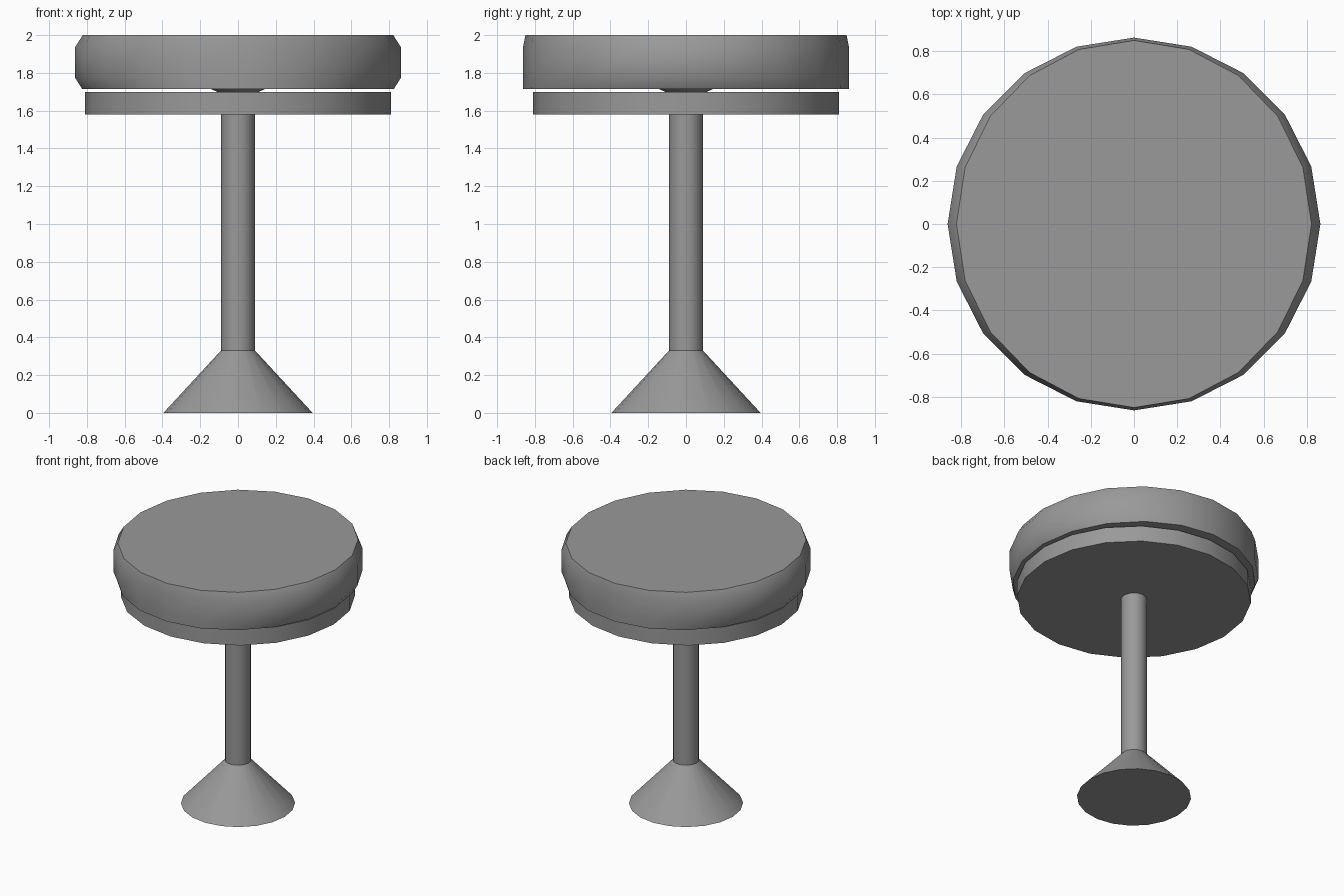
import bpy, bmesh, math

cube = bpy.data.objects.get("Cube")
if cube:
    bpy.data.objects.remove(cube, do_unlink=True)

SIDES = 20

grey = bpy.data.materials.new("mid_grey")
grey.use_nodes = True
COLOUR = (0.32, 0.32, 0.32, 1)
grey.diffuse_color = COLOUR
grey.node_tree.nodes["Principled BSDF"].inputs["Base Color"].default_value = COLOUR


def stack(name, rings, angle=35):
    """Capped round solid through rings of (x radius, y radius, height)."""
    bm = bmesh.new()
    loops = []
    for rx, ry, z in rings:
        turns = [2 * math.pi * i / SIDES for i in range(SIDES)]
        loops.append([bm.verts.new((rx * math.cos(a), ry * math.sin(a), z)) for a in turns])
    for low, high in zip(loops, loops[1:]):
        for i in range(SIDES):
            j = (i + 1) % SIDES
            bm.faces.new((low[i], low[j], high[j], high[i]))
    bm.faces.new(loops[0][::-1])
    bm.faces.new(loops[-1])
    mesh = bpy.data.meshes.new(name)
    bm.to_mesh(mesh)
    bm.free()
    mesh.materials.append(grey)
    obj = bpy.data.objects.new(name, mesh)
    bpy.context.collection.objects.link(obj)
    bpy.ops.object.select_all(action="DESELECT")
    obj.select_set(True)
    bpy.context.view_layer.objects.active = obj
    bpy.ops.object.shade_smooth_by_angle(angle=math.radians(angle))
    return obj


def round_part(name, *rings):
    return stack(name, [(r, r, z) for r, z in rings])


# Foot and column
round_part("flared_foot", (0.395, 0), (0.09, 0.33))
round_part("column", (0.09, 0.33), (0.09, 1.58))

# Support plate and the small hub that carries the cushion
round_part("support_plate", (0.81, 1.58), (0.81, 1.70))
round_part("hub", (0.1, 1.695), (0.155, 1.72))

# Cushion, its rims pulled in more across the width than the depth
stack("seat_cushion", [
    (0.825, 0.862, 1.715),
    (0.863, 0.863, 1.775),
    (0.863, 0.863, 1.935),
    (0.822, 0.85, 2.0),
], angle=50)
